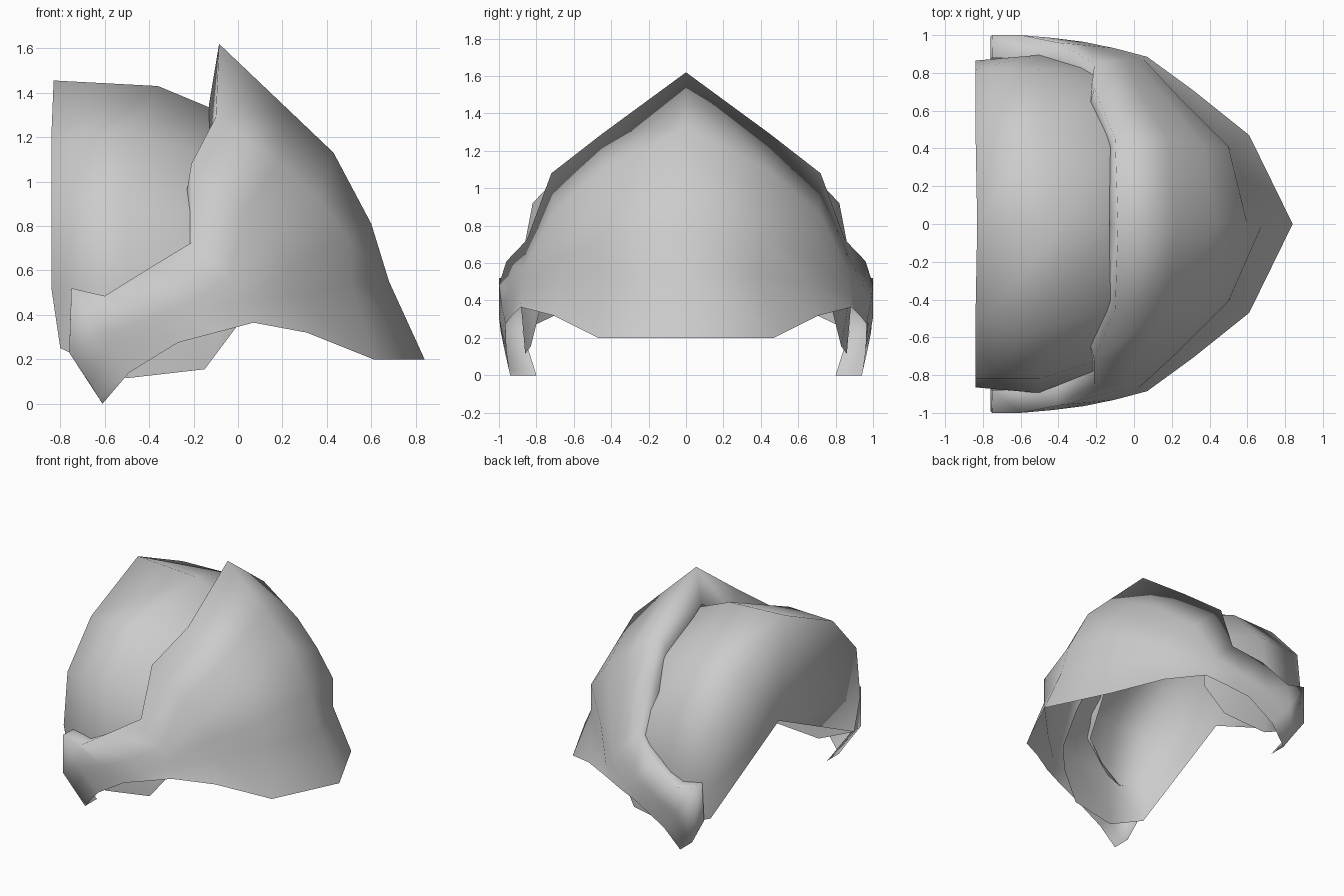
import bpy
import bmesh
from mathutils import Vector

cube = bpy.data.objects.get("Cube")
if cube:
    bpy.data.objects.remove(cube, do_unlink=True)

grey = bpy.data.materials.new("plain_grey")
grey.use_nodes = True
shade = (0.6, 0.6, 0.6, 1)
grey.diffuse_color = shade
grey.node_tree.nodes["Principled BSDF"].inputs["Base Color"].default_value = shade


def resample(points, count):
    """Spread count points evenly along a short control path."""
    result = []
    for i in range(count):
        t = i * (len(points) - 1) / (count - 1)
        k = min(int(t), len(points) - 2)
        result.append(Vector(points[k]).lerp(Vector(points[k + 1]), t - k))
    return result


def mirrored(columns):
    """Columns run from the crest to the +y side; reflect them onto -y."""
    other = [[Vector((p[0], -p[1], p[2])) for p in col] for col in columns[:0:-1]]
    return other + columns


def loft(name, columns, hub=None):
    """Skin neighbouring columns; a hub closes the first row with a fan."""
    bm = bmesh.new()
    grid = [[bm.verts.new(p) for p in col] for col in columns]
    centre = bm.verts.new(hub) if hub else None
    for a, b in zip(grid, grid[1:]):
        for i in range(len(a) - 1):
            bm.faces.new((a[i], b[i], b[i + 1], a[i + 1]))
        if centre:
            bm.faces.new((a[0], centre, b[0]))
    bmesh.ops.remove_doubles(bm, verts=bm.verts, dist=0.0005)
    bmesh.ops.recalc_face_normals(bm, faces=bm.faces)
    # Make the shell face outward
    inside = Vector((-0.3, 0, 0.4))
    facing = sum(f.normal.dot(f.calc_center_median() - inside) * f.calc_area()
                 for f in bm.faces)
    if facing < 0:
        bmesh.ops.reverse_faces(bm, faces=bm.faces)
    mesh = bpy.data.meshes.new(name)
    bm.to_mesh(mesh)
    bm.free()
    mesh.materials.append(grey)
    for poly in mesh.polygons:
        poly.use_smooth = True
    obj = bpy.data.objects.new(name, mesh)
    bpy.context.collection.objects.link(obj)


# Rear shell: arched sections, back to front, closed by a notched back wall
sections = [
    [(-.83, 0, 1.455), (-.84, .54, 1.21), (-.84, .82, .9), (-.84, .865, .52), (-.8, .85, .25)],
    [(-.36, 0, 1.43), (-.48, .54, 1.22), (-.5, .82, .92), (-.5, .895, .53), (-.5, .86, .115)],
    [(-.12, 0, 1.33), (-.13, .46, 1.12), (-.15, .71, .85), (-.15, .83, .5), (-.15, .83, .155)],
    [(0, 0, 1.2), (0, .4, 1.02), (0, .64, .78), (0, .79, .55), (0, .78, .355)],
]
loft("rear_shell", mirrored([list(col) for col in zip(*sections)]), hub=(-.77, 0, .65))

# Front shell: paths from the raised rear rim down to the brow and cheek edge
paths = [
    [(-.085, 0, 1.62), (.22, 0, 1.33), (.43, 0, 1.13), (.6, 0, .81), (.68, 0, .55), (.84, 0, .2)],
    [(-.1, .45, 1.29), (.18, .45, 1.09), (.36, .42, .93), (.5, .41, .74), (.51, .395, .54), (.61, .47, .2)],
    [(-.21, .72, 1.08), (.03, .71, .87), (.15, .69, .75), (.24, .67, .62), (.24, .67, .49), (.31, .71, .32)],
    [(-.21, .85, .725), (-.04, .87, .56), (.07, .885, .365)],
    [(-.4, .96, .61), (-.24, .945, .45), (-.1, .93, .32)],
    [(-.6, 1, .485), (-.43, .985, .37), (-.27, .965, .275)],
    [(-.75, 1, .52), (-.62, 1, .31), (-.49, .96, .14)],
    [(-.76, .99, .23), (-.68, .965, .11), (-.61, .94, 0)],
]
columns = []
for path in paths:
    rim = Vector(path[0])
    # The rim turns inward toward the rear shell, deepest at the crest
    height = max(0, rim.z - .5)
    lip = Vector((rim.x - .04 * height, rim.y * .88, rim.z - .24 * height))
    columns.append([lip, rim] + resample(path[1:], 5))
# Underside of the cheek point
columns.append([Vector((-.61, .8, 0))] * 7)
loft("front_shell", mirrored(columns))
